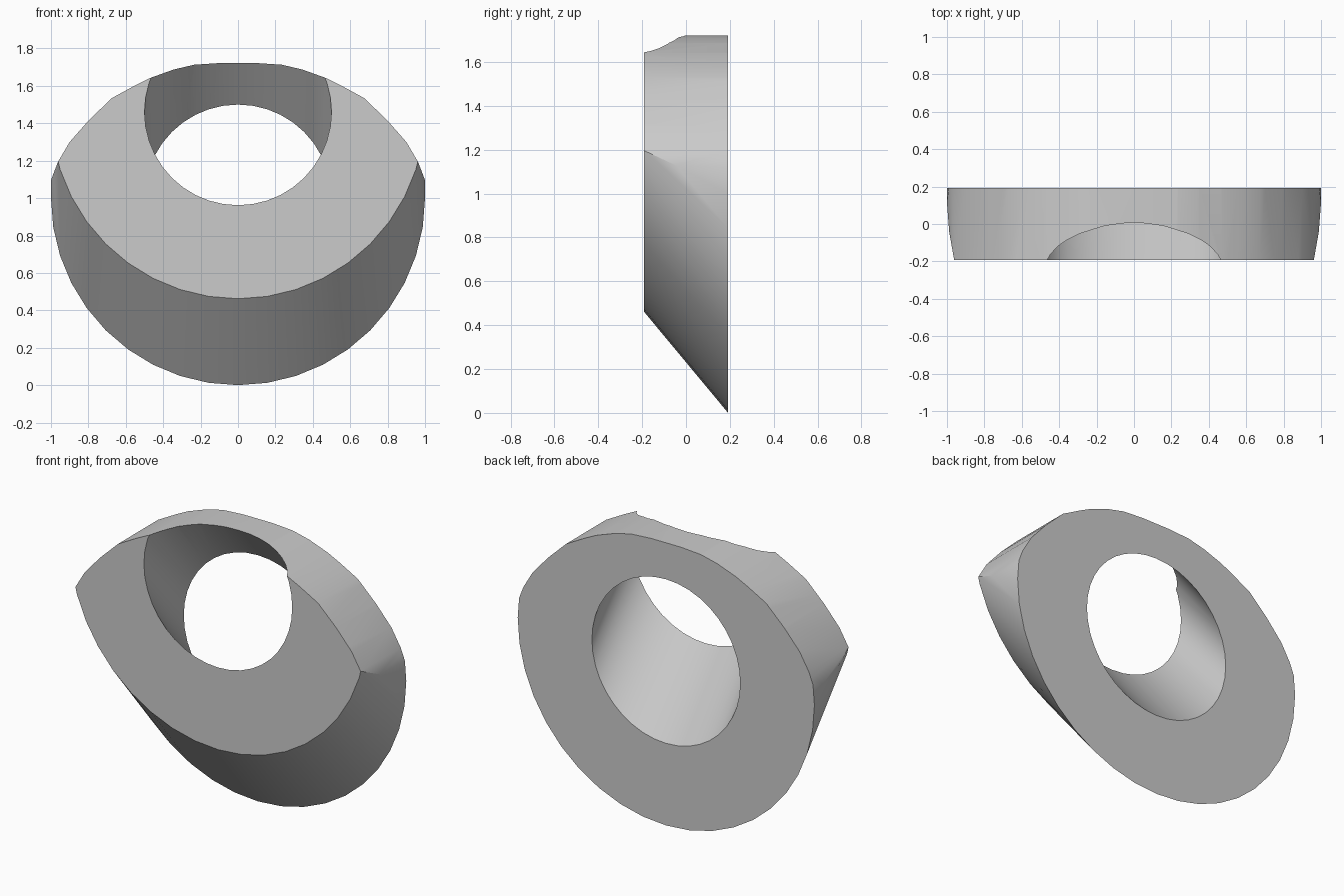
import bpy, bmesh, math

cube = bpy.data.objects.get("Cube")
if cube:
    bpy.data.objects.remove(cube, do_unlink=True)

HALF = 0.192        # half depth of the plate
RISE = 0.462        # how far the slanted bore and rim climb towards the front
SIDES = 40

grey = bpy.data.materials.new("plain grey")
grey.use_nodes = True
COLOUR = (0.6, 0.6, 0.6, 1)
grey.diffuse_color = COLOUR
grey.node_tree.nodes["Principled BSDF"].inputs["Base Color"].default_value = COLOUR


def add_object(name, bm):
    bmesh.ops.recalc_face_normals(bm, faces=bm.faces)
    mesh = bpy.data.meshes.new(name)
    bm.to_mesh(mesh)
    bm.free()
    mesh.materials.append(grey)
    obj = bpy.data.objects.new(name, mesh)
    bpy.context.collection.objects.link(obj)
    return obj


def circle(bm, radius, y, z):
    step = math.tau / SIDES
    return [bm.verts.new((radius * math.sin(i * step), y, z - radius * math.cos(i * step)))
            for i in range(SIDES)]


# Slanted ring: circles at the back and front joined by sheared walls
bm = bmesh.new()
back_outer, back_inner = circle(bm, 1, HALF, 1), circle(bm, 0.5, HALF, 1)
front_outer, front_inner = circle(bm, 1, -HALF, 1 + RISE), circle(bm, 0.5, -HALF, 1 + RISE)
loops = [back_outer, front_outer, front_inner, back_inner]
for a, b in zip(loops, loops[1:] + loops[:1]):
    for i in range(SIDES):
        j = (i + 1) % SIDES
        bm.faces.new((a[i], a[j], b[j], b[i]))
ring = add_object("slanted_ring", bm)

# Domed outline that trims the top straight through the depth
dome = [(1.1, -0.3), (1.1, 0.86), (1.0, 1.096), (0.963, 1.193), (0.9, 1.3), (0.797, 1.417),
        (0.674, 1.535), (0.555, 1.6), (0.47, 1.642), (0.345, 1.687), (0.235, 1.713), (0.1, 1.722)]
outline = dome + [(-x, z) for x, z in reversed(dome)]
bm = bmesh.new()
face = bm.faces.new([bm.verts.new((x, -0.5, z)) for x, z in outline])
extruded = bmesh.ops.extrude_face_region(bm, geom=[face])["geom"]
bmesh.ops.translate(bm, vec=(0, 1, 0), verts=[v for v in extruded if isinstance(v, bmesh.types.BMVert)])
cutter = add_object("dome_cutter", bm)
cutter.hide_render = True

trim = ring.modifiers.new("dome trim", "BOOLEAN")
trim.operation = "INTERSECT"
trim.solver = "EXACT"
trim.object = cutter

# Apply the trim, drop the cutter and smooth the curved walls
bpy.ops.object.select_all(action="DESELECT")
ring.select_set(True)
bpy.context.view_layer.objects.active = ring
bpy.ops.object.modifier_apply(modifier=trim.name)
bpy.data.objects.remove(cutter, do_unlink=True)
bpy.ops.object.shade_smooth_by_angle(angle=math.radians(30))
